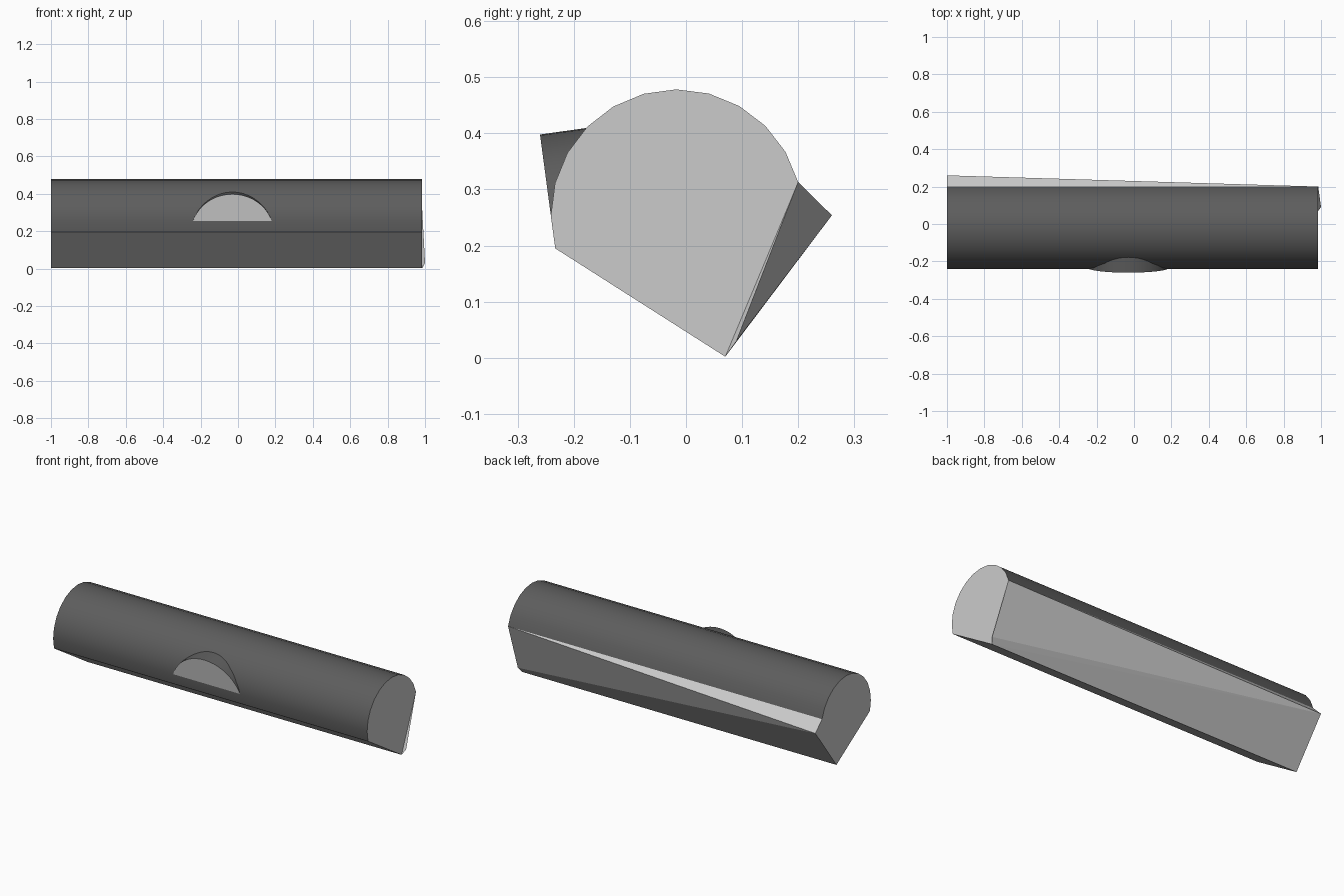
import bpy, bmesh, math
from mathutils import Vector

cube = bpy.data.objects.get("Cube")
if cube:
    bpy.data.objects.remove(cube, do_unlink=True)


def make_material(name, value):
    mat = bpy.data.materials.new(name)
    mat.use_nodes = True
    colour = (value, value, value, 1)
    mat.diffuse_color = colour
    mat.node_tree.nodes["Principled BSDF"].inputs["Base Color"].default_value = colour
    return mat


LIGHT = make_material("light grey", 0.6)
DARK = make_material("dark grey", 0.11)


def finish(name, bm):
    bmesh.ops.recalc_face_normals(bm, faces=bm.faces)
    mesh = bpy.data.meshes.new(name)
    bm.to_mesh(mesh)
    bm.free()
    mesh.materials.append(LIGHT)
    mesh.materials.append(DARK)
    obj = bpy.data.objects.new(name, mesh)
    bpy.context.collection.objects.link(obj)
    return obj


def prism(name, outline, offset, curved):
    """Extrude an outline; its first `curved` sides are smooth and dark."""
    bm = bmesh.new()
    near = [bm.verts.new(p) for p in outline]
    far = [bm.verts.new(p + offset) for p in outline]
    bm.faces.new(near)
    bm.faces.new(far)
    count = len(outline)
    for i in range(count):
        j = (i + 1) % count
        face = bm.faces.new((near[i], near[j], far[j], far[i]))
        if i < curved:
            face.material_index = 1
            face.smooth = True
    return finish(name, bm)


# Long body: half-round roof over a V-shaped underside
X0, X1 = -1.0, 0.985
front_edge = Vector((X0, -0.233, 0.195))
back_edge = Vector((X0, 0.2, 0.313))
keel = Vector((X0, 0.07, 0.002))
centre = (front_edge + back_edge) / 2
radius = (back_edge - front_edge).length / 2
tilt = math.atan2(back_edge.z - centre.z, back_edge.y - centre.y)
SEG = 12
arc = []
for i in range(SEG + 1):
    a = tilt + math.pi * i / SEG
    arc.append(centre + radius * Vector((0, math.cos(a), math.sin(a))))
length = Vector((X1 - X0, 0, 0))
prism("half_round_body", arc + [keel], length, SEG)

# Tapered wedge along the back wall
bm = bmesh.new()
wedge_points = [back_edge, keel, back_edge + length, keel + length,
                Vector((X0, 0.26, 0.254)), Vector((1.0, 0.09, 0.03))]
for p in wedge_points:
    bm.verts.new(p)
bmesh.ops.convex_hull(bm, input=bm.verts)
finish("back_wedge", bm)

# Arched dormer on the front, its face leaning slightly forward
ARCH = 24
dormer = []
for i in range(ARCH + 1):
    a = math.pi * i / ARCH
    rise = 0.203 * math.sin(a)
    dormer.append(Vector((-0.03 + 0.22 * math.cos(a),
                          front_edge.y - 0.134 * rise, front_edge.z + rise)))
prism("front_dormer", dormer, Vector((0, 0.15, 0.021)), ARCH)
